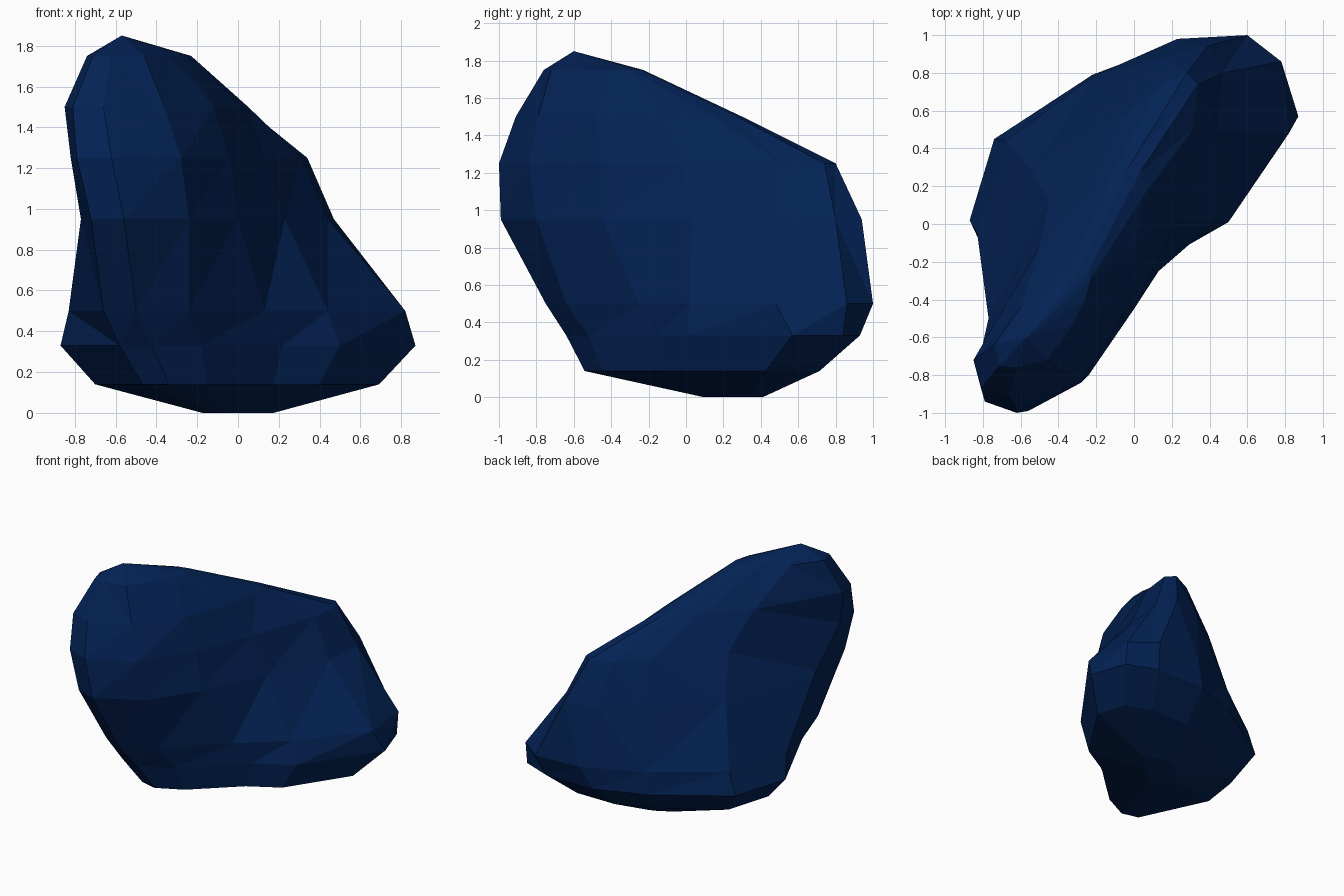
import bpy, bmesh

if "Cube" in bpy.data.objects:
    bpy.data.objects.remove(bpy.data.objects["Cube"])

# Outlines by height, counter-clockwise from the front tip (x, y pairs)
SECTIONS = [
    (0.33, [(-.58, -.60), (-.42, -.64), (-.18, -.52), (.22, -.15), (.50, .01), (.87, .57),
            (.78, .84), (.55, .93), (.15, .93), (-.22, .79), (-.74, .45), (-.87, .02)]),
    (0.50, [(-.66, -.68), (-.50, -.75), (-.24, -.64), (.13, -.25), (.44, .02), (.82, .48),
            (.78, .86), (.60, 1.0), (.23, .98), (-.20, .79), (-.68, .44), (-.83, -.05)]),
    (0.95, [(-.72, -.93), (-.56, -.99), (-.24, -.80), (.00, -.45), (.23, .03), (.44, .50),
            (.47, .80), (.39, .94), (.16, .88), (-.10, .70), (-.54, .28), (-.77, -.50)]),
    (1.25, [(-.79, -.94), (-.62, -1.0), (-.28, -.84), (-.04, -.45), (.13, -.02), (.31, .50),
            (.34, .74), (.28, .80), (.12, .72), (-.08, .55), (-.45, .12), (-.82, -.72)]),
    (1.50, [(-.81, -.87), (-.66, -.91), (-.36, -.79), (-.12, -.48), (.01, -.12), (.05, .15),
            (.03, .27), (-.03, .30), (-.12, .25), (-.24, .15), (-.50, -.12), (-.85, -.72)]),
    (1.75, [(-.71, -.75), (-.62, -.76), (-.46, -.72), (-.33, -.54), (-.26, -.40), (-.23, -.29),
            (-.24, -.25), (-.28, -.23), (-.35, -.25), (-.43, -.30), (-.60, -.44), (-.74, -.64)]),
]


def shrunk(outline, factor, cx, cy):
    return [(cx + (x - cx) * factor, cy + (y - cy) * factor) for x, y in outline]


# Tapered underside comes from the widest outline
base = SECTIONS[0][1]
rings = [(0.0, shrunk(base, 0.20, 0.0, 0.28)),
         (0.14, shrunk(base, 0.80, -0.02, -0.15))] + SECTIONS

# Boulder body: skin the outlines, close the bottom, fan to the peak
bm = bmesh.new()
loops = [[bm.verts.new((x, y, z)) for x, y in outline] for z, outline in rings]
n = len(base)
for lower, upper in zip(loops, loops[1:]):
    for i in range(n):
        j = (i + 1) % n
        bm.faces.new((lower[i], lower[j], upper[j], upper[i]))
bm.faces.new(list(reversed(loops[0])))
peak = bm.verts.new((-0.57, -0.60, 1.85))
for i in range(n):
    bm.faces.new((loops[-1][i], loops[-1][(i + 1) % n], peak))
bmesh.ops.triangulate(bm, faces=bm.faces[:])
bmesh.ops.recalc_face_normals(bm, faces=bm.faces[:])

mesh = bpy.data.meshes.new("boulder")
bm.to_mesh(mesh)
bm.free()
boulder = bpy.data.objects.new("boulder", mesh)
bpy.context.collection.objects.link(boulder)

# Dark navy stone
stone = bpy.data.materials.new("navy_stone")
stone.diffuse_color = (0.001, 0.016, 0.09, 1)
stone.use_nodes = True
stone.node_tree.nodes["Principled BSDF"].inputs["Base Color"].default_value = stone.diffuse_color
mesh.materials.append(stone)
